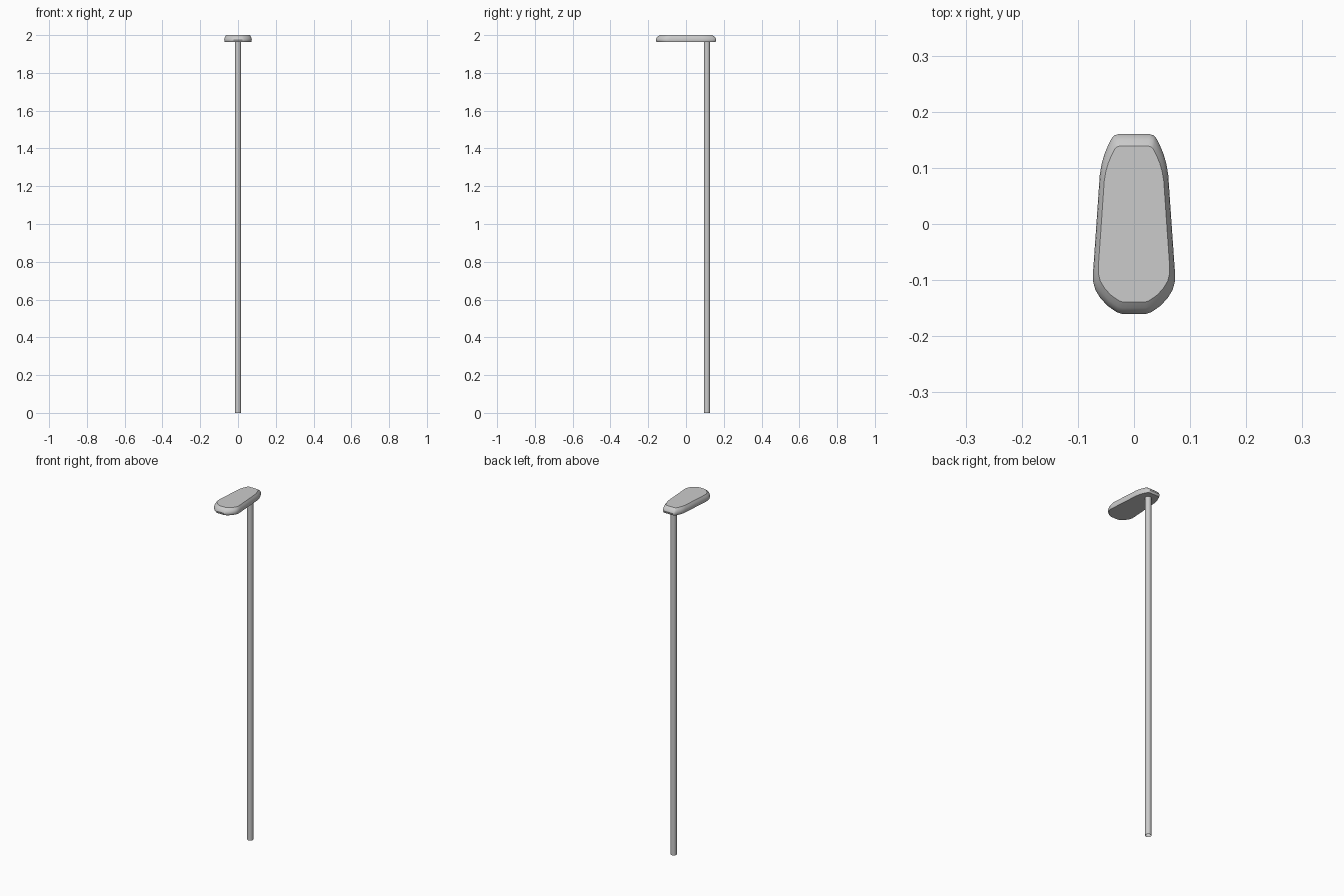
import bpy, bmesh

if "Cube" in bpy.data.objects:
    bpy.data.objects.remove(bpy.data.objects["Cube"])

# Pole: open tube
bpy.ops.mesh.primitive_cylinder_add(vertices=24, radius=0.016, depth=1.97, end_fill_type='NOTHING',
                                    location=(0, 0.111, 0.985))
pole = bpy.context.object
pole.name = "pole"
bpy.ops.object.shade_smooth_by_angle()

# Lamp head: half outline (x, y) from front to back, mirrored in x
half = [(0.022, -0.160), (0.031, -0.157), (0.047, -0.146), (0.060, -0.132), (0.069, -0.117),
        (0.073, -0.102), (0.073, -0.086), (0.067, 0.0), (0.061, 0.088), (0.058, 0.106),
        (0.053, 0.124), (0.045, 0.143), (0.039, 0.154), (0.035, 0.158), (0.028, 0.160)]
outline = half + [(-x, y) for x, y in reversed(half)]

# Stacked layers (z, scale) give the sloping rim and crisp flat top
layers = [(1.963, 0.97), (1.968, 0.99), (1.975, 1.0), (1.984, 0.98), (1.992, 0.935), (2.0, 0.87)]
bm = bmesh.new()
rings = [[bm.verts.new((x * s, y * s, z)) for x, y in outline] for z, s in layers]
n = len(outline)
for a, b in zip(rings, rings[1:]):
    for i in range(n):
        j = (i + 1) % n
        bm.faces.new((a[i], a[j], b[j], b[i]))
bm.faces.new(rings[-1])
bm.faces.new(rings[0][::-1])
bmesh.ops.recalc_face_normals(bm, faces=bm.faces)
mesh = bpy.data.meshes.new("lamp_head")
bm.to_mesh(mesh)
bm.free()
head = bpy.data.objects.new("lamp_head", mesh)
bpy.context.collection.objects.link(head)
bpy.ops.object.select_all(action='DESELECT')
head.select_set(True)
bpy.context.view_layer.objects.active = head
bpy.ops.object.shade_smooth_by_angle()
